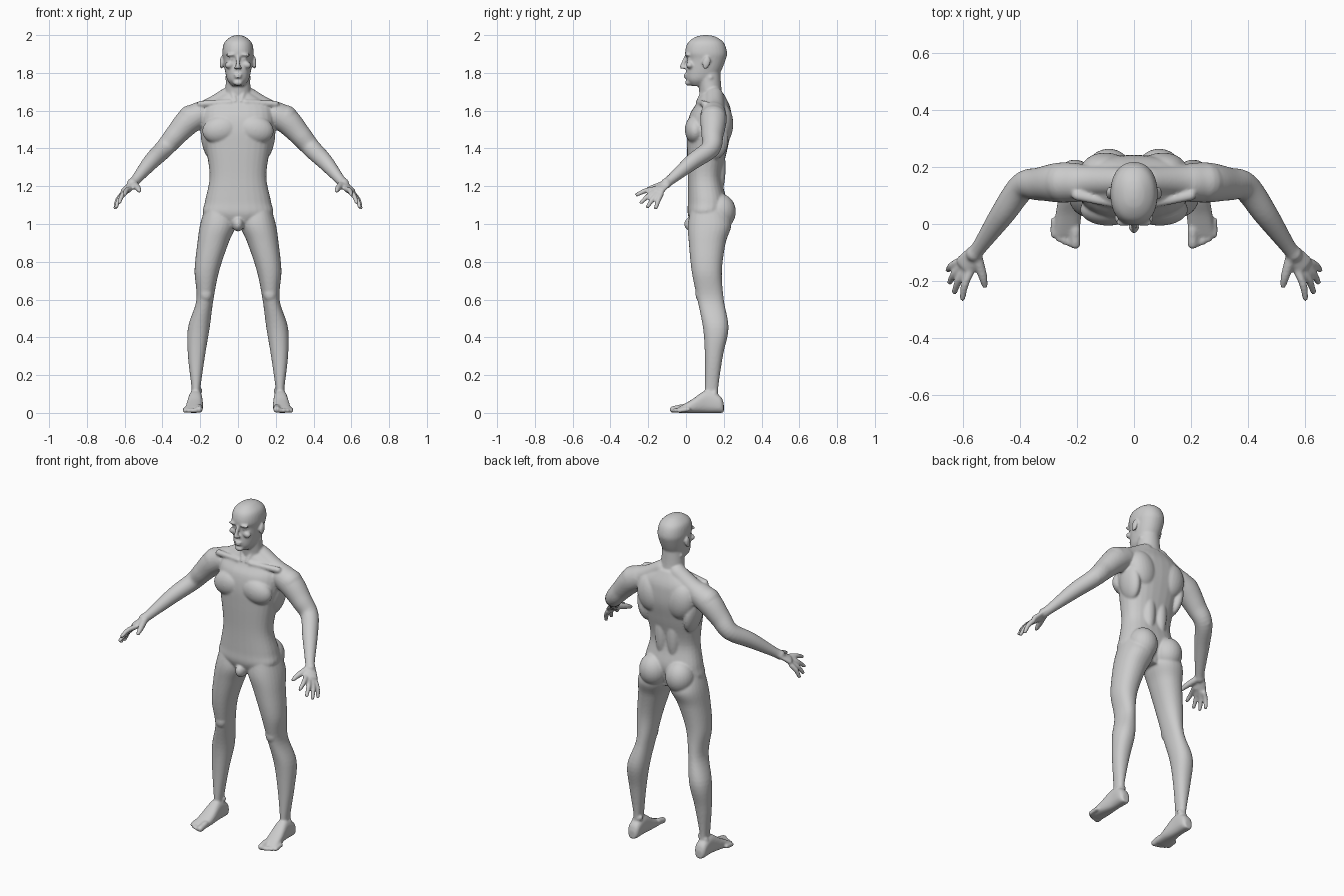
import bpy, bmesh
from math import cos, sin, pi, copysign
from mathutils import Vector, Matrix

default = bpy.data.objects.get("Cube")
if default:
    bpy.data.objects.remove(default, do_unlink=True)

SIDES = 28
bm = bmesh.new()


def catmull(before, start, end, after, t):
    """One number on a smooth curve between start and end."""
    cubic = 3 * (start - end) + after - before
    square = 2 * before - 5 * start + 4 * end - after
    return start + t / 2 * (end - before + t * (square + t * cubic))


def smooth_rows(rows, steps=6):
    """Fill in evenly spaced smooth rows between the given rows."""
    last = len(rows) - 1
    result = []
    for i in range(last):
        nearby = [rows[min(max(i + offset, 0), last)] for offset in (-1, 0, 1, 2)]
        for step in range(steps):
            result.append([catmull(*values, step / steps) for values in zip(*nearby)])
    result.append(list(rows[last]))
    return result


def skin(rings, power=2.0):
    """Closed surface through rings, each a centre and two half-axis vectors."""
    loops = []
    for centre, across, along in rings:
        loop = []
        for i in range(SIDES):
            c, s = cos(2 * pi * i / SIDES), sin(2 * pi * i / SIDES)
            c, s = copysign(abs(c) ** (2 / power), c), copysign(abs(s) ** (2 / power), s)
            loop.append(bm.verts.new(centre + across * c + along * s))
        loops.append(loop)
    faces = [bm.faces.new((low[i], low[i - 1], high[i - 1], high[i]))
             for low, high in zip(loops, loops[1:]) for i in range(SIDES)]
    faces += [bm.faces.new(loops[0]), bm.faces.new(loops[-1])]
    bmesh.ops.recalc_face_normals(bm, faces=faces)


def stack(rows, power=2.2):
    """Horizontal sections: height, x min, x max, y front, y back."""
    rings = []
    for z, inner, outer, front, back in smooth_rows(rows):
        centre = Vector((inner + outer, front + back, 2 * z)) / 2
        rings.append((centre, Vector((outer - inner, 0, 0)) / 2, Vector((0, back - front, 0)) / 2))
    skin(rings, power)


def centred(rows, power=2.2):
    """Horizontal sections symmetric in x: height, half width, y front, y back."""
    stack([(z, -half, half, front, back) for z, half, front, back in rows], power)


def tube(points, flat=1.0, up=(0, 0, 1)):
    """Limb with rounded ends through points given as x, y, z, radius."""
    rows = smooth_rows(points)
    places = [Vector(row[:3]) for row in rows]
    rings, tangents = [], []
    for i, (place, row) in enumerate(zip(places, rows)):
        tangent = (places[min(i + 1, len(places) - 1)] - places[max(i - 1, 0)]).normalized()
        side = tangent.cross(Vector(up)).normalized()
        rings.append((place, side * row[3], side.cross(tangent) * row[3] * flat))
        tangents.append(tangent * row[3] * flat)
    angles = [k * pi / 10 for k in range(1, 5)]

    def cap(ring, outward, order):
        centre, across, along = ring
        return [(centre + outward * cos(a), across * sin(a), along * sin(a)) for a in order]

    skin(cap(rings[0], -tangents[0], angles) + rings + cap(rings[-1], tangents[-1], angles[::-1]))


def blob(centre, radii, turn=0.0, axis='Y'):
    """Ellipsoid for a muscle, a joint or a facial form."""
    place = Matrix.Translation(centre) @ Matrix.Rotation(turn, 4, axis)
    bmesh.ops.create_uvsphere(bm, u_segments=24, v_segments=16, radius=1,
                              matrix=place @ Matrix.Diagonal((*radii, 1)))


def mirror_all():
    """Copy everything built so far to the other side of the body."""
    everything = bm.verts[:] + bm.edges[:] + bm.faces[:]
    copied = bmesh.ops.duplicate(bm, geom=everything)["geom"]
    verts = [item for item in copied if isinstance(item, bmesh.types.BMVert)]
    faces = [item for item in copied if isinstance(item, bmesh.types.BMFace)]
    bmesh.ops.scale(bm, vec=(-1, 1, 1), verts=verts)
    bmesh.ops.reverse_faces(bm, faces=faces)


def build_leg():
    stack([(1.1, .03, .17, .03, .2), (1, .01, .2, .01, .24), (.9, .05, .215, .015, .21),
           (.75, .1, .23, .03, .19), (.6, .13, .22, .06, .2), (.45, .15, .265, .09, .225),
           (.3, .175, .265, .1, .195), (.12, .2, .245, .1, .17), (.05, .2, .25, .1, .18)])
    blob((.17, .08, .63), (.035, .03, .045))               # kneecap
    blob((.22, .15, .11), (.035, .02, .02), .4)            # ankle bones


def build_foot():
    # sections from heel to ball: y, centre x, half width, height
    sections = [(.2, .225, .02, .05), (.18, .225, .035, .09), (.11, .225, .037, .12),
                (.03, .23, .045, .07), (-.04, .237, .045, .03)]
    skin([(Vector((x, y, height / 2)), Vector((half, 0, 0)), Vector((0, 0, height / 2)))
          for y, x, half, height in smooth_rows(sections)], 2.5)
    for i in range(5):                                     # big toe to little toe
        radius = .012 if i else .018
        x, tip = .205 + .019 * i, -.07 + .002 * i * i
        tube([(x, tip + .05, 1.6 * radius, radius), (x, tip, radius, radius)])


def build_muscles():
    blob((.088, .18, 1.065), (.083, .084, .095))           # buttock
    blob((.09, .05, 1.5), (.1, .056, .075), .2)            # chest
    blob((.1, .19, 1.53), (.085, .06, .11), .2)            # shoulder blade
    blob((.155, .15, 1.45), (.04, .075, .11), .15)         # side of the back
    blob((.04, .17, 1.3), (.04, .04, .15))                 # lower back


def build_arm():
    tube([(.05, .15, 1.675, .05), (.15, .15, 1.61, .055), (.25, .145, 1.56, .07)])
    tube([(.04, .065, 1.645, .014), (.2, .1, 1.635, .018)])   # collar bone
    tube([(.2, .145, 1.58, .068), (.26, .145, 1.545, .07), (.33, .14, 1.47, .058),
          (.39, .13, 1.4, .05), (.46, .035, 1.33, .043), (.54, -.08, 1.235, .027),
          (.56, -.105, 1.215, .028)])
    blob((.39, .15, 1.4), (.035, .032, .04))               # elbow


def build_hand():
    tube([(.545, -.085, 1.23, .026), (.59, -.145, 1.18, .041)], .45, (.5, -.3, .8))
    first_knuckle, last_knuckle = Vector((.575, -.17, 1.185)), Vector((.615, -.133, 1.155))
    first_tip, last_tip = Vector((.6, -.26, 1.155)), Vector((.65, -.16, 1.085))
    arch, bend = Vector((.013, -.012, -.02)), Vector((.005, 0, .006))
    for i in range(4):                                     # fingers fan out
        knuckle = first_knuckle.lerp(last_knuckle, i / 3)
        tip = first_tip.lerp(last_tip, i / 3) + arch * sin(pi * i / 3)
        middle = knuckle.lerp(tip, .5) + bend
        tube([(*knuckle, .0145), (*middle, .0135), (*tip, .0105)])
    tube([(.55, -.115, 1.21, .02), (.53, -.18, 1.19, .016), (.522, -.215, 1.175, .011)])


def build_face_half():
    tube([(.055, .13, 1.775, .014), (.015, .065, 1.65, .012)])   # neck muscle
    blob((.088, .108, 1.853), (.009, .021, .034), -.25, 'X')     # ear
    blob((.034, .006, 1.896), (.032, .014, .009), .1)            # brow
    blob((.033, .016, 1.873), (.016, .012, .009))                # eye
    blob((.046, .02, 1.842), (.024, .02, .018), .3)              # cheek
    blob((.011, -.012, 1.827), (.009, .011, .008))               # nostril


def build_torso():
    centred([(.98, .08, .04, .18), (1.05, .18, .01, .2), (1.12, .175, .01, .215),
             (1.25, .15, .01, .19), (1.4, .17, .005, .22), (1.5, .19, .005, .24),
             (1.58, .19, .02, .24), (1.63, .17, .05, .23), (1.69, .08, .08, .2)], 2.4)
    blob((0, .035, 1), (.03, .045, .04))                   # groin


def build_head():
    centred([(1.6, .08, .08, .22), (1.7, .068, .07, .19), (1.85, .06, .05, .18)], 2)
    centred([(1.73, .03, .03, .09), (1.76, .055, .005, .14), (1.8, .067, 0, .18),
             (1.87, .078, .005, .21), (1.91, .083, -.005, .217), (1.96, .073, .01, .2),
             (1.99, .04, .05, .16), (2, .01, .09, .12)])
    tube([(0, .002, 1.888, .01), (0, -.022, 1.832, .0115)])   # nose
    for z, half in ((1.79, .024), (1.777, .02)):              # lips
        blob((0, 0, z), (half, .013, .006))
    blob((0, .014, 1.748), (.026, .02, .016))                 # chin


# left half, its mirror image, then the middle
for build in (build_leg, build_foot, build_muscles, build_arm, build_hand, build_face_half):
    build()
mirror_all()
build_torso()
build_head()

mesh = bpy.data.meshes.new("body")
bm.to_mesh(mesh)
bm.free()
body = bpy.data.objects.new("body", mesh)
bpy.context.collection.objects.link(body)

grey = bpy.data.materials.new("plain_grey")
grey.use_nodes = True
grey.diffuse_color = (.6, .6, .6, 1)
grey.node_tree.nodes["Principled BSDF"].inputs["Base Color"].default_value = grey.diffuse_color
mesh.materials.append(grey)

# fuse the parts into one continuous skin
fuse = body.modifiers.new("fuse", 'REMESH')
fuse.mode = 'VOXEL'
fuse.voxel_size = .006
fuse.use_smooth_shade = True
relax = body.modifiers.new("relax", 'SMOOTH')
relax.factor = .5
relax.iterations = 6
